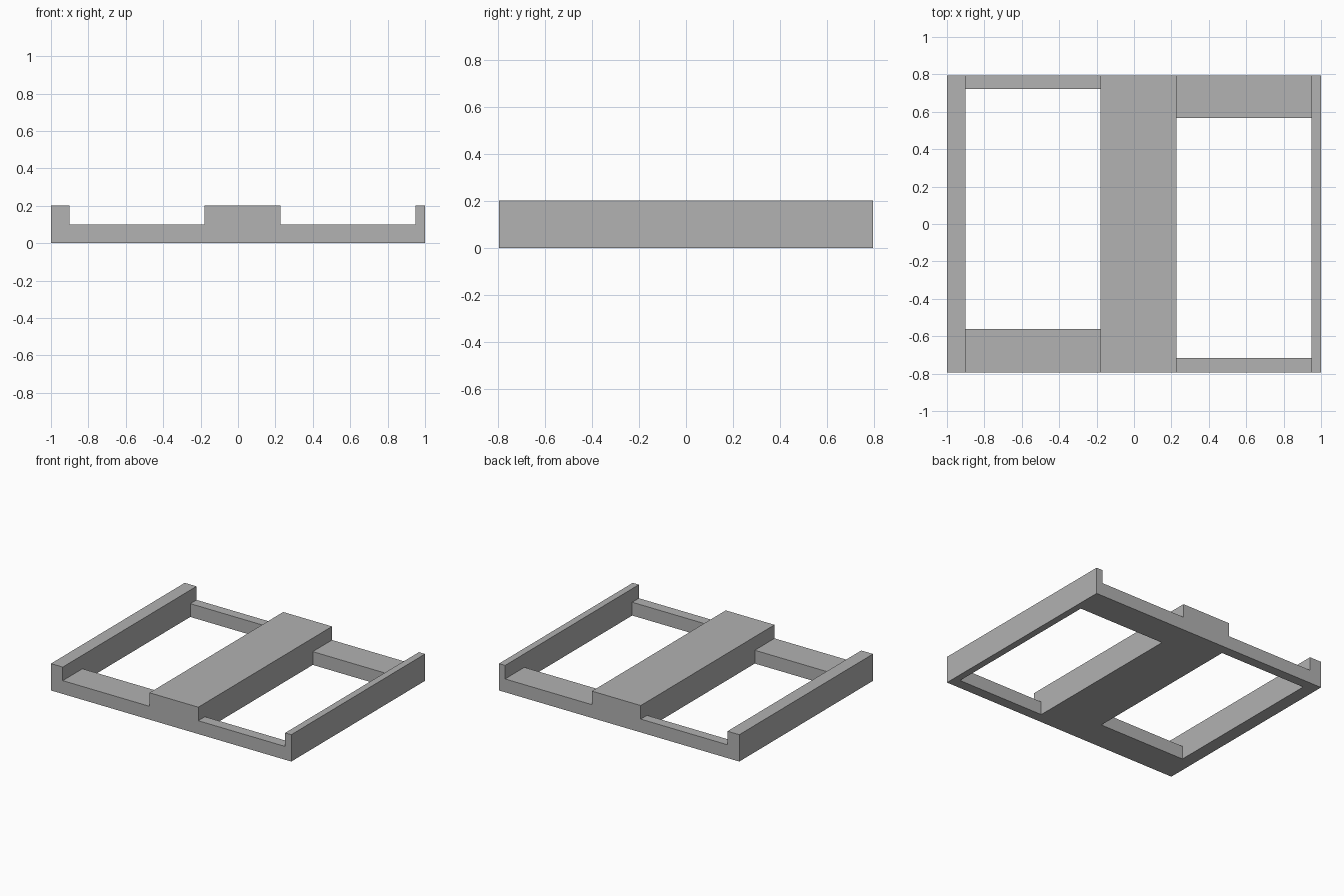
import bpy
import bmesh
from mathutils import Vector

cube = bpy.data.objects.get("Cube")
if cube:
    bpy.data.objects.remove(cube, do_unlink=True)

# Plain grey material
grey = bpy.data.materials.new("plain_grey")
grey.use_nodes = True
color = (0.445, 0.445, 0.445, 1.0)
grey.diffuse_color = color
grey.node_tree.nodes["Principled BSDF"].inputs["Base Color"].default_value = color

# Plan lines: right rail, opening, centre beam, opening, left rail
XS = [-1.0, -0.902, -0.18, 0.226, 0.949, 1.0]
YS = [-0.795, -0.716, -0.561, 0.566, 0.721, 0.795]
ZS = [0.0, 0.1, 0.202]

# Rows of each opening between its front and back cross rails
OPENINGS = {1: range(2, 4), 3: range(1, 3)}


def solid(i, j, k):
    """True where the frame fills a block of the plan grid."""
    if not (0 <= i < 5 and 0 <= j < 5 and 0 <= k < 2):
        return False
    if i in OPENINGS:
        return k == 0 and j not in OPENINGS[i]
    return True


def add_side(bm, cell, axis, step):
    """Add the face of one block that looks along an axis."""
    u, v = (axis + 1) % 3, (axis + 2) % 3
    ring = []
    for du, dv in ((0, 0), (1, 0), (1, 1), (0, 1)):
        idx = list(cell)
        idx[axis] += max(step, 0)
        idx[u] += du
        idx[v] += dv
        ring.append(bm.verts.new((XS[idx[0]], YS[idx[1]], ZS[idx[2]])))
    bm.faces.new(ring if step > 0 else ring[::-1])


# One seamless frame: only the exposed block sides become faces
bm = bmesh.new()
for i in range(5):
    for j in range(5):
        for k in range(2):
            if not solid(i, j, k):
                continue
            for axis in range(3):
                for step in (-1, 1):
                    near = [i, j, k]
                    near[axis] += step
                    if not solid(*near):
                        add_side(bm, (i, j, k), axis, step)
bmesh.ops.remove_doubles(bm, verts=bm.verts[:], dist=0.0001)

# Merge flat areas into clean large faces
bmesh.ops.dissolve_limit(bm, angle_limit=0.01, verts=bm.verts[:], edges=bm.edges[:])
mesh = bpy.data.meshes.new("tray_frame")
bm.to_mesh(mesh)
bm.free()
mesh.materials.append(grey)
frame = bpy.data.objects.new("tray_frame", mesh)
bpy.context.collection.objects.link(frame)
